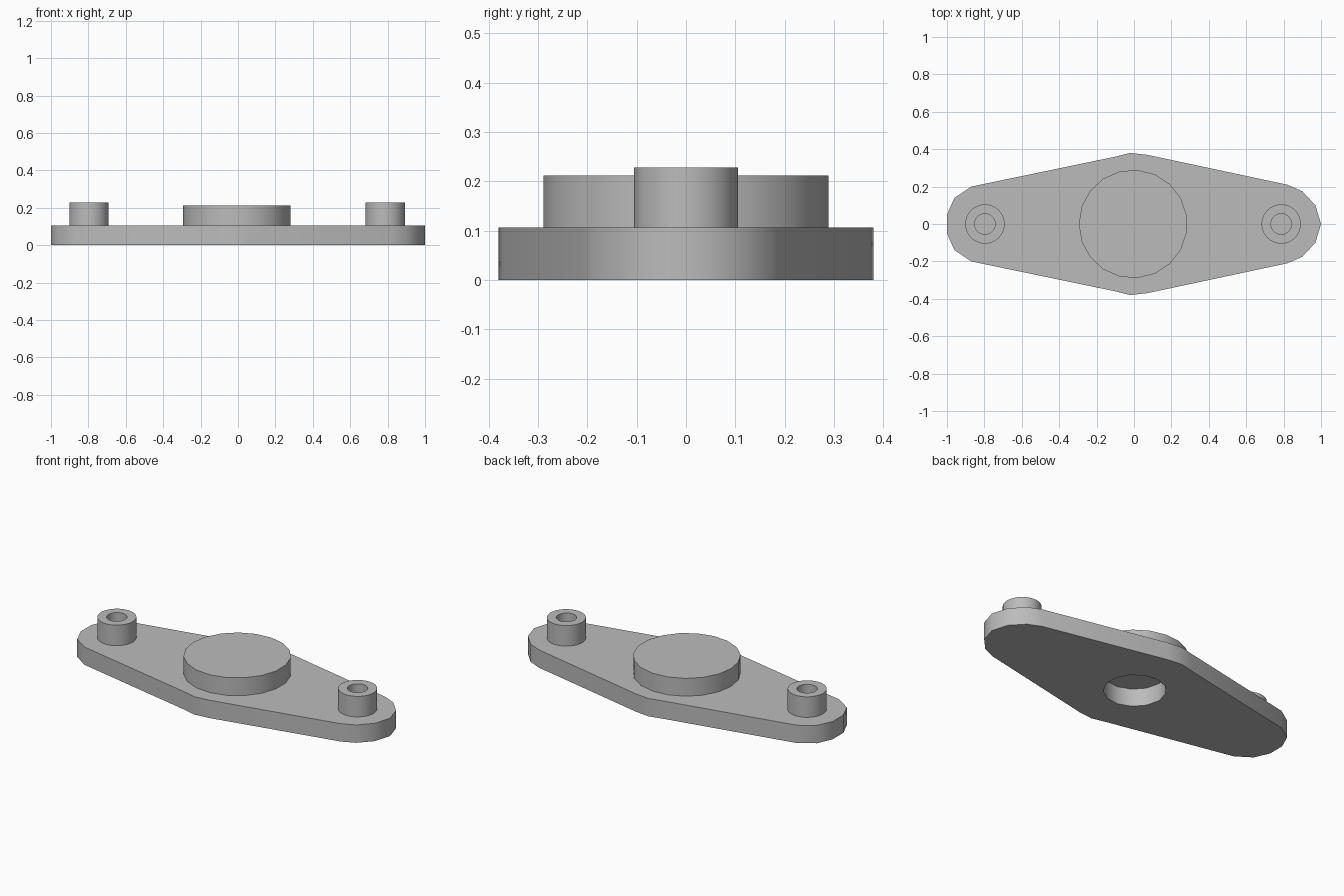
import bpy
import bmesh
from math import sin, cos, pi, radians

PLATE_TOP = 0.106
CENTRE_X = -0.005

cube = bpy.data.objects.get("Cube")
if cube:
    bpy.data.objects.remove(cube, do_unlink=True)

grey = bpy.data.materials.new("plain_grey")
grey.use_nodes = True
colour = (0.5, 0.5, 0.5, 1)
grey.diffuse_color = colour
grey.node_tree.nodes["Principled BSDF"].inputs["Base Color"].default_value = colour


def circle(radius, sides, x=0.0):
    """Points round a circle, starting at the -x side."""
    return [(x + radius * cos(pi + 2 * pi * i / sides),
             radius * sin(pi + 2 * pi * i / sides)) for i in range(sides)]


def extrude_outlines(name, outlines, z0, z1):
    """Fill closed outlines (inner ones become holes) and extrude them."""
    curve = bpy.data.curves.new(name, "CURVE")
    curve.dimensions = "2D"
    curve.fill_mode = "BOTH"
    curve.extrude = (z1 - z0) / 2
    for points in outlines:
        spline = curve.splines.new("POLY")
        spline.points.add(len(points) - 1)
        for p, (x, y) in zip(spline.points, points):
            p.co = (x, y, 0, 1)
        spline.use_cyclic_u = True
    obj = bpy.data.objects.new(name, curve)
    bpy.context.collection.objects.link(obj)
    bpy.ops.object.select_all(action="DESELECT")
    obj.select_set(True)
    bpy.context.view_layer.objects.active = obj
    bpy.ops.object.convert(target="MESH")
    obj = bpy.context.object

    # Weld walls to caps and move up to the right height
    bm = bmesh.new()
    bm.from_mesh(obj.data)
    bmesh.ops.remove_doubles(bm, verts=bm.verts, dist=0.0001)
    bmesh.ops.translate(bm, verts=bm.verts, vec=(0, 0, (z0 + z1) / 2))
    bmesh.ops.recalc_face_normals(bm, faces=bm.faces)
    bm.to_mesh(obj.data)
    bm.free()
    obj.data.materials.clear()
    obj.data.materials.append(grey)
    bpy.ops.object.shade_smooth_by_angle(angle=radians(35))
    return obj


# Base plate: the back half of the outline is mirrored to the front
back = [(-1, 0.05), (-0.96, 0.14), (-0.87, 0.2), (-0.1, 0.36), (-0.02, 0.38),
        (0.07, 0.37), (0.82, 0.21), (0.9, 0.175), (0.97, 0.1)]
outline = back + [(1, 0)] + [(x, -y) for x, y in reversed(back)]
extrude_outlines("base_plate", [outline, circle(0.17, 13, CENTRE_X)], 0, PLATE_TOP)

# Raised centre disc, closing the hole from above
extrude_outlines("centre_disc", [circle(0.29, 19, CENTRE_X)], PLATE_TOP, 0.212)

# Hollow bosses at the ends
for side, x in (("left", 0.787), ("right", -0.797)):
    extrude_outlines(side + "_boss", [circle(0.105, 40, x), circle(0.055, 32, x)],
                     PLATE_TOP, 0.228)
